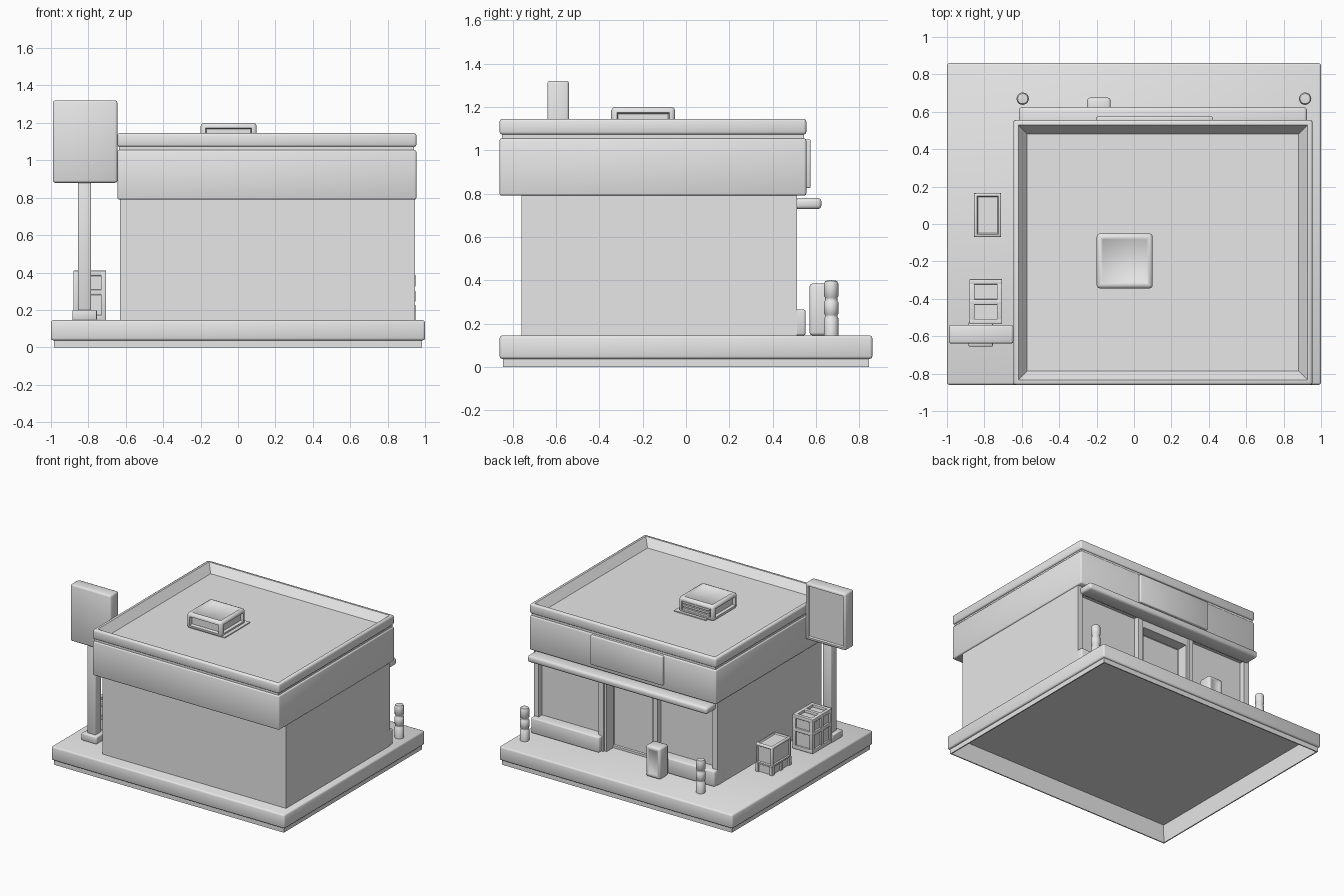
import bpy, bmesh, math
from mathutils import Vector

cube = bpy.data.objects.get("Cube")
if cube:
    bpy.data.objects.remove(cube, do_unlink=True)

grey = bpy.data.materials.new("plain grey")
grey.use_nodes = True
tone = (0.8, 0.8, 0.8, 1)
grey.diffuse_color = tone
grey.node_tree.nodes["Principled BSDF"].inputs["Base Color"].default_value = tone
parts = []


def finish(name, bm):
    mesh = bpy.data.meshes.new(name)
    bm.normal_update()
    bm.to_mesh(mesh)
    bm.free()
    mesh.materials.append(grey)
    obj = bpy.data.objects.new(name, mesh)
    bpy.context.collection.objects.link(obj)
    parts.append(obj)
    return obj


def box(name, xs, ys, zs, bevel=0, insets=(), slope=.008):
    """Box from ranges; insets are (direction, margin, depth) for sunk panels."""
    bm = bmesh.new()
    bmesh.ops.create_cube(bm, size=1)
    for v in bm.verts:
        v.co = Vector([(r[0] + r[1]) / 2 + c * (r[1] - r[0])
                       for c, r in zip(v.co, (xs, ys, zs))])
    if bevel:
        bmesh.ops.bevel(bm, geom=bm.edges[:], offset=bevel, segments=2,
                        profile=0.5, affect='EDGES')
    for direction, margin, depth in insets:
        bm.normal_update()
        aim = Vector(direction)
        face = max((f for f in bm.faces if f.normal.dot(aim) > 0.99),
                   key=lambda f: f.calc_area())
        bmesh.ops.inset_individual(bm, faces=[face], thickness=margin)
        bmesh.ops.inset_individual(bm, faces=[face], thickness=slope, depth=-depth)
    return finish(name, bm)


def lathe(name, x, y, profile, sides=20):
    bm = bmesh.new()
    verts = [bm.verts.new((x + r, y, z)) for r, z in profile]
    edges = [bm.edges.new(pair) for pair in zip(verts, verts[1:])]
    bmesh.ops.spin(bm, geom=verts + edges, cent=(x, y, 0), axis=(0, 0, 1),
                   angle=math.tau, steps=sides)
    bmesh.ops.remove_doubles(bm, verts=bm.verts[:], dist=0.0005)
    bmesh.ops.recalc_face_normals(bm, faces=bm.faces[:])
    return finish(name, bm)


UP, DOWN = (0, 0, 1), (0, 0, -1)
LEFT, RIGHT = (1, 0, 0), (-1, 0, 0)
BACK, FRONT = (0, 1, 0), (0, -1, 0)
G = 0.145  # pavement level

# Pavement and plinth, both hollow from below
box("pavement", (-1, 1), (-.86, .86), (.037, G), .012, [(DOWN, .012, .102)])
box("plinth", (-.985, .985), (-.845, .845), (0, .142), 0, [(DOWN, .012, .139)])

# Shop walls, with a recessed storefront on the +y side
box("shop_walls", (-.63, .945), (-.76, .41), (G, .82))
for i, xs in enumerate([(-.63, -.585), (-.115, -.08), (.35, .39), (.905, .945)]):
    box(f"storefront_pier_{i}", xs, (.4, .513), (G, .8))
box("storefront_header", (-.63, .945), (.4, .513), (.74, .82))
for side, xs in (("right", (-.63, -.085)), ("left", (.36, .945))):
    box(f"{side}_window", (xs[0] + .03, xs[1] - .03), (.4, .47), (G, .75))
    box(f"{side}_window_sill", xs, (.4, .552), (G, .265), .01)

# Door with a raised surround
box("door", (-.08, .35), (.4, .42), (G, .7), 0, [(BACK, .025, .008)])
for side, xs in (("right", (-.09, -.06)), ("left", (.33, .36))):
    box(f"{side}_door_frame", xs, (.41, .5), (G, .69))
box("top_door_frame", (-.08, .35), (.41, .5), (.68, .75))

# Awning and fascia
box("awning", (-.615, .925), (.5, .625), (.728, .78), .016)
box("fascia", (-.645, .954), (-.86, .555), (.79, 1.055), .01)
box("fascia_sign", (-.2, .42), (.54, .575), (.825, 1.05), .006)
box("roof_groove", (-.635, .942), (-.85, .545), (1.03, 1.08))
box("roof_parapet", (-.645, .954), (-.86, .555), (1.072, 1.145), .012,
    [(UP, .02, .06)], slope=.067)

# Roof cooling unit
box("roof_unit_pad", (-.15, .125), (-.34, -.03), (1.08, 1.092))
box("roof_unit", (-.2, .1), (-.345, -.05), (1.08, 1.2), .018,
    [(UP, .012, .006), (FRONT, .012, .02), (LEFT, .012, .02),
     (RIGHT, .012, .02), (BACK, .012, .015)])
for i in range(3):
    z = 1.108 + i * .024
    box(f"roof_unit_slat_{i}", (-.165, .065), (-.07, -.05), (z, z + .015))

# Bollards with two grooves
for side, x in (("right", -.595), ("left", .915)):
    lathe(f"{side}_bollard", x, .67,
          [(.033, G), (.033, .225), (.028, .23), (.028, .24), (.033, .245),
           (.033, .3), (.028, .305), (.028, .32), (.033, .325), (.033, .385),
           (.027, .397), (0, .4)])

# Litter bin
box("litter_bin", (-.25, -.125), (.57, .675), (G, .385), .014, [(BACK, .012, .006)])

# Pole sign
box("pole_foot", (-.885, -.755), (-.655, -.525), (G, .2), .006)
box("sign_pole", (-.855, -.785), (-.625, -.555), (.19, .9), .006)
box("pole_sign", (-.99, -.645), (-.64, -.54), (.88, 1.32), .012,
    [(BACK, .014, .012)])

# Low chest beside the wall
box("chest", (-.855, -.71), (-.07, .165), (.205, .365), .008,
    [(UP, .01, .01), (BACK, .012, .008), (FRONT, .012, .008),
     (RIGHT, .012, .008), (LEFT, .012, .008)])
box("chest_base", (-.845, -.72), (-.06, .155), (G, .21))
for i, x in enumerate((-.855, -.735)):
    for j, y in enumerate((-.07, .035, .14)):
        box(f"chest_leg_{i}_{j}", (x, x + .025), (y, y + .025), (G, .21))

# Storage cage: sunken core inside a frame of bars
X, Y, bar = (-.88, -.705), (-.535, -.295), .028
box("cage_core", (X[0] + .014, X[1] - .014), (Y[0] + .014, Y[1] - .014), (G, .39))
ends_x, ends_y = (X[0], X[1] - bar), (Y[0], Y[1] - bar)
for i, x in enumerate(ends_x):
    for j, y in enumerate((*ends_y, -.43)):
        box(f"cage_post_{i}_{j}", (x, x + bar), (y, y + bar), (G, .41), .003)
for k, z in enumerate((G, .28, .382)):
    for i in range(2):
        x, y = ends_x[i], ends_y[i]
        box(f"cage_long_rail_{k}_{i}", (x, x + bar), Y, (z, z + bar), .003)
        box(f"cage_short_rail_{k}_{i}", X, (y, y + bar), (z, z + bar), .003)
box("cage_top_bar", X, (-.43, -.43 + bar), (.382, .41), .003)

# Smooth the rounded edges, keep the corners crisp
bpy.ops.object.select_all(action='DESELECT')
for obj in parts:
    obj.select_set(True)
bpy.context.view_layer.objects.active = parts[0]
bpy.ops.object.shade_smooth_by_angle(angle=math.radians(50))
